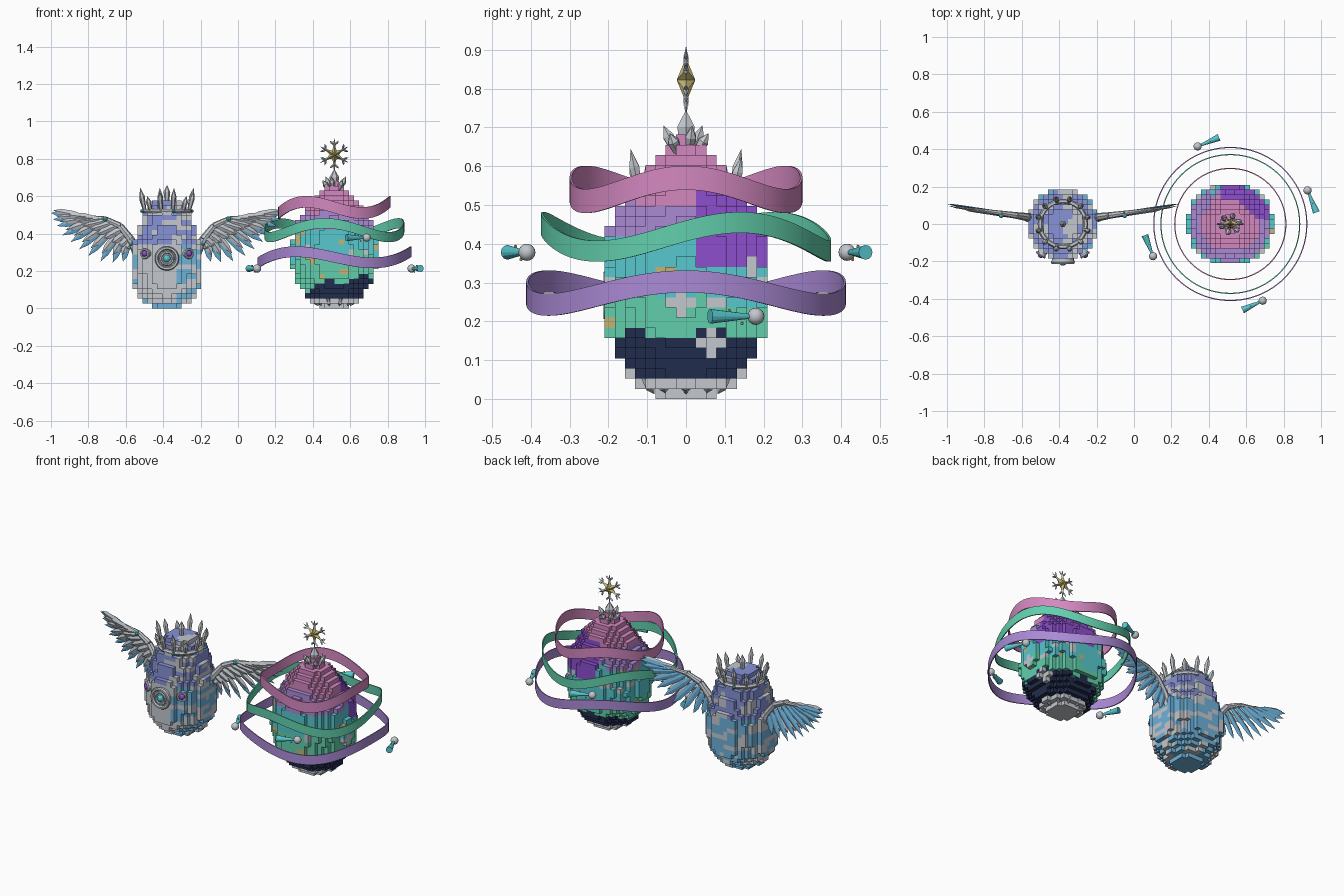
import bpy, bmesh, math
from mathutils import Vector, noise

if "Cube" in bpy.data.objects:
    bpy.data.objects.remove(bpy.data.objects["Cube"])

# ---------- colours ----------
def lin(h):
    c = [int(h[i:i + 2], 16) / 255 for i in (0, 2, 4)]
    return [v / 12.92 if v < .04 else ((v + .055) / 1.055) ** 2.4 for v in c] + [1]

PALETTE = dict(silver='C3C8CE', sky='6FB2DA', periwinkle='8793D6', teal='57C8CF', green='62CFAC',
               lilac='AB8AD6', violet='8C4FCE', pink='D488C0', navy='212C4C', gold='C2B574')
NAMES = list(PALETTE)
MATS = []
for name, code in PALETTE.items():
    m = bpy.data.materials.new(name)
    m.diffuse_color = lin(code)
    m.use_nodes = True
    m.node_tree.nodes["Principled BSDF"].inputs["Base Color"].default_value = m.diffuse_color
    MATS.append(m)
M = {n: i for i, n in enumerate(NAMES)}
V = Vector
S = .0262               # block size
CA, CB = -.38, .515     # centres of winged egg and ringed egg

def finish(bm, name, smooth=False):
    bmesh.ops.recalc_face_normals(bm, faces=bm.faces[:])
    me = bpy.data.meshes.new(name)
    bm.to_mesh(me)
    bm.free()
    for m in MATS:
        me.materials.append(m)
    for p in me.polygons:
        p.use_smooth = smooth
    ob = bpy.data.objects.new(name, me)
    bpy.context.collection.objects.link(ob)
    return ob

def frame(d):
    d = d.normalized()
    n = V((0, 1, 0)) if abs(d.y) < .8 else V((0, 0, 1))
    w = d.cross(n).normalized()
    return w, w.cross(d).normalized()

def spindle(bm, a, b, profile, sides, mat, flat=1):
    """Lathe a (position, radius) profile along the line a-b."""
    a, b = V(a), V(b)
    w, n = frame(b - a)
    rings = []
    for t, r in profile:
        c = a.lerp(b, t)
        k = [math.tau * i / sides for i in range(sides)] if r else [0]
        rings.append([bm.verts.new(c + w * math.cos(q) * r + n * math.sin(q) * r * flat) for q in k])
    fs = []
    for A, B in zip(rings, rings[1:]):
        for i in range(sides):
            j = (i + 1) % sides
            q = [A[i % len(A)], A[j % len(A)], B[j % len(B)], B[i % len(B)]]
            fs.append(bm.faces.new(list(dict.fromkeys(q))))
    for R in (rings[0], rings[-1]):
        if len(R) > 2:
            fs.append(bm.faces.new(R))
    for f in fs:
        f.material_index = M[mat]

def crystal(bm, a, b, r, mat='silver', sides=6, flat=1):
    spindle(bm, a, b, [(0, r * .6), (.62, r), (1, 0)], sides, mat, flat)

def ball(bm, c, r, mat, seg=12):
    c = V(c)
    n = seg // 2
    prof = [((1 - math.cos(math.pi * i / n)) / 2, r * math.sin(math.pi * i / n) if 0 < i < n else 0)
            for i in range(n + 1)]
    spindle(bm, c - V((0, 0, r)), c + V((0, 0, r)), prof, seg, mat)

def ring(bm, c, axis, R, r, mat, seg=32):
    c, axis = V(c), V(axis).normalized()
    w, n = frame(axis)
    g = []
    for i in range(seg):
        q = math.tau * i / seg
        d = w * math.cos(q) + n * math.sin(q)
        g.append([bm.verts.new(c + d * (R + r * math.cos(p * math.pi / 3)) + axis * r * math.sin(p * math.pi / 3))
                  for p in range(6)])
    for i in range(seg):
        A, B = g[i], g[(i + 1) % seg]
        for p in range(6):
            f = bm.faces.new([A[p], A[(p + 1) % 6], B[(p + 1) % 6], B[p]])
            f.material_index = M[mat]

# ---------- block eggs ----------
def radius(prof, z):
    for (z0, r0), (z1, r1) in zip(prof, prof[1:]):
        if z0 <= z <= z1:
            return r0 + (r1 - r0) * (z - z0) / (z1 - z0)
    return 0

def block_egg(name, cx, prof, rule, sx=1):
    solid = {(i, j, k) for i in range(-10, 10) for j in range(-10, 10) for k in range(28)
             if math.hypot((i + .5) * S / sx, (j + .5) * S) < radius(prof, (k + .5) * S)}
    bm = bmesh.new()
    cache = {}
    def vert(p):
        if p not in cache:
            cache[p] = bm.verts.new((cx + p[0] * S, p[1] * S, p[2] * S))
        return cache[p]
    for c in solid:
        mat = M[rule(*((c[0] + .5) * S, (c[1] + .5) * S, (c[2] + .5) * S))]
        for ax in range(3):
            for side in (0, 1):
                nb = list(c)
                nb[ax] += 2 * side - 1
                if tuple(nb) in solid:
                    continue
                u, v = (ax + 1) % 3, (ax + 2) % 3
                quad = []
                for du, dv in ((0, 0), (1, 0), (1, 1), (0, 1)):
                    p = list(c)
                    p[ax] += side
                    p[u] += du
                    p[v] += dv
                    quad.append(vert(tuple(p)))
                bm.faces.new(quad if side else quad[::-1]).material_index = mat
    me = bpy.data.meshes.new(name)
    bm.to_mesh(me)
    bm.free()
    for m in MATS:
        me.materials.append(m)
    bpy.context.collection.objects.link(bpy.data.objects.new(name, me))

def frost_rule(x, y, z):
    n = noise.noise(V((x * 11, y * 11 + 3, z * 24)))
    if z < .03:
        return 'sky'
    if z > .34:
        return 'periwinkle' if n > -.12 else 'silver'
    if y < -.04 and -.15 < x < .06:
        return 'silver'
    return 'sky' if n > -.08 else 'silver'

def cosmic_rule(x, y, z):
    n = noise.noise(V((x * 11, y * 11, z * 11 + 7)))
    m = noise.noise(V((x * 14 + 5, y * 14, z * 14)))
    if z < .055 or (x > 0 and any(abs(y - a) + abs(z - b) < .032 for a, b in ((-.013, .249), (.066, .144)))):
        return 'silver'
    if z < .135 + .2 * x + .05 * n:
        return 'navy'
    if .15 < z < .43 and abs(m) > .42:
        return 'gold' if m > 0 else 'silver'
    if x > -.05 and y > .03 and .35 < z < .54 and y + x > .1:
        return 'violet'
    if z < .25 - .25 * y + .1 * x + .05 * n:
        return 'green'
    if z < .42 + .04 * n:
        return 'teal'
    return 'lilac' if z < .51 - .1 * y + .05 * n else 'pink'

block_egg('frost_egg', CA, [(0, .06), (.025, .105), (.05, .135), (.08, .16), (.13, .182), (.23, .192), (.33, .184),
                            (.4, .158), (.5, .132), (.55, .095), (.585, .05)], frost_rule)
block_egg('cosmic_egg', CB, [(0, .065), (.025, .1), (.055, .135), (.08, .155), (.13, .185), (.17, .207), (.28, .222),
                             (.43, .206), (.5, .165), (.55, .137), (.6, .095), (.64, .055), (.67, .035)],
          cosmic_rule, 1.05)

# ---------- crown on the winged egg ----------
bm = bmesh.new()
ring(bm, (CA, 0, .52), (0, 0, 1), .122, .013, 'silver')
for i in range(12):
    q = math.tau * (i + .5) / 12
    d = V((math.cos(q), math.sin(q), 0))
    o = V((CA, 0, 0))
    crystal(bm, o + d * .122 + V((0, 0, .52)), o + d * .148 + V((0, 0, (.645, .60, .625)[i % 3])), .015)
    if i % 3 == 0:
        ball(bm, o + d * .138 + V((0, 0, .52)), .01, 'teal', 8)
crystal(bm, (CA, 0, .56), (CA, 0, .66), .018)
finish(bm, 'crown')

# ---------- medallion and side gems ----------
bm = bmesh.new()
spindle(bm, (CA, -.17, .267), (CA, -.2, .267), [(0, .058), (1, .058)], 24, 'silver')
for R, r in ((.055, .01), (.033, .007)):
    ring(bm, (CA, -.204, .267), (0, -1, 0), R, r, 'silver')
ball(bm, (CA, -.203, .267), .02, 'teal')
for i in range(6):
    q = math.tau * i / 6
    ball(bm, (CA + .044 * math.cos(q), -.2, .267 + .044 * math.sin(q)), .006, 'teal', 6)
for s in (-1, 1):
    d = V((s * .55, -.83, 0))
    c = V((CA + s * .118, -.165, .293))
    spindle(bm, c - d * .03, c, [(0, .024), (1, .024)], 16, 'silver')
    ring(bm, c, d, .023, .007, 'silver', 20)
    ball(bm, c, .017, 'violet')
finish(bm, 'medallion')

# ---------- wings ----------
BONE = [(.16, .30), (.195, .37), (.25, .44), (.33, .478), (.41, .487), (.5, .497)]
TIPS = [(.235, .25), (.29, .245), (.355, .25), (.42, .28), (.47, .315), (.515, .355),
        (.56, .39), (.59, .44), (.61, .475), (.62, .51)]

def on_wing(p, s, dy=0):
    return V((CA + s * p[0], .035 + (p[0] - .18) * .15 + dy, p[1]))

def along(t):
    t = min(t * (len(BONE) - 1), len(BONE) - 1.001)
    i = int(t)
    return V(BONE[i]).lerp(V(BONE[i + 1]), t - i)

for s, side in ((-1, 'left'), (1, 'right')):
    bm = bmesh.new()
    for i in range(len(BONE) - 1):
        r0, r1 = .026 - .004 * i, .022 - .004 * i
        spindle(bm, on_wing(BONE[i], s), on_wing(BONE[i + 1], s), [(0, r0), (1, r1)], 8, 'silver')
    blade = [(0, .008), (.3, .019), (.75, .016), (1, 0)]
    for i, tip in enumerate(TIPS):
        root, tip = along(.22 + .075 * i), V(tip)
        spindle(bm, on_wing(root, s, .006), on_wing(tip, s, .006), blade, 4, 'sky', .3)
        up = root.lerp(tip, .86) + V((.01, .017))
        if up.x > .61:
            up.x = .61
        spindle(bm, on_wing(root, s, -.004), on_wing(up, s, -.004), blade, 4, 'silver', .35)
        spindle(bm, on_wing(along(.15 + .07 * i), s, -.008), on_wing(root.lerp(tip, .45), s, -.01),
                blade, 4, 'silver', .45)
    for p in (BONE[3], (.19, .345)):
        ball(bm, on_wing(p, s, -.012), .014, 'teal', 8)
    finish(bm, side + '_wing')

# ---------- wavy orbit ribbons ----------
for name, mat, R, z0, amp, h, ph in (('upper_ribbon', 'pink', .297, .54, .03, .062, 0),
                                     ('middle_ribbon', 'green', .371, .418, .037, .054, math.radians(22)),
                                     ('lower_ribbon', 'lilac', .409, .273, .03, .057, 0)):
    bm = bmesh.new()
    rows = []
    for i in range(96):
        q = math.tau * i / 96
        z = z0 + amp * math.cos(3 * (q - ph))
        rows.append([bm.verts.new((CB + r * math.cos(q), r * math.sin(q), z + dz))
                     for r, dz in ((R - .003, -h / 2), (R + .003, -h / 2), (R + .003, h / 2), (R - .003, h / 2))])
    for i in range(96):
        A, B = rows[i], rows[(i + 1) % 96]
        for k in range(4):
            bm.faces.new([A[k], A[(k + 1) % 4], B[(k + 1) % 4], B[k]]).material_index = M[mat]
    ob = finish(bm, name, True)
    bpy.context.view_layer.objects.active = ob
    ob.select_set(True)
    bpy.ops.object.shade_smooth_by_angle()
    ob.select_set(False)

# ---------- comets: silver heads, flaring teal tails, gold sparks ----------
heads, tails = bmesh.new(), bmesh.new()
for a, b, z in (((.34, .415), (.455, .463), .378), ((.928, .18), (.975, .062), .213),
                ((.688, -.41), (.58, -.46), .378), ((.102, -.172), (.058, -.06), .213)):
    A, B = V((*a, z)), V((*b, z))
    ball(heads, A, .022, 'silver', 16)
    spindle(tails, A, B, [(0, .004), (1, .019)], 12, 'teal')
    for t, dz in ((.3, -.018), (.58, .015)):
        ball(tails, A.lerp(B, t) + V((0, 0, dz)), .005, 'gold', 6)
finish(heads, 'comet_heads', True)
finish(tails, 'comet_tails')

# ---------- crystal cluster on top and foot crystals ----------
bm = bmesh.new()
crystal(bm, (CB, 0, .63), (CB, 0, .745), .026)
for i in range(6):
    q = math.tau * (i + .25) / 6
    c, s = math.cos(q), math.sin(q)
    crystal(bm, (CB + .025 * c, .025 * s, .63), (CB + .065 * c, .06 * s, .705 - .02 * (i % 2)), .016)
for i in range(10):
    q = math.tau * i / 10
    c, s = math.cos(q), math.sin(q)
    crystal(bm, (CB + .115 * c, .115 * s, .06), (CB + .085 * c, .085 * s, .012), .014)
finish(bm, 'crystal_cluster')

# ---------- snowflake finial ----------
bm = bmesh.new()
C = V((CB, 0, .822))
def arm(q):
    return V((math.cos(q), 0, math.sin(q)))
for i in range(6):
    q = math.pi / 2 + i * math.pi / 3
    crystal(bm, C, C + arm(q) * .088, .007, sides=4)
    for s in (-1, 1):
        b = C + arm(q) * .05
        crystal(bm, b, b + arm(q + s * .8) * .034, .006, sides=4)
    spindle(bm, C, C + arm(q) * .058, [(0, .02), (.3, .014), (1, 0)], 4, 'gold', 1.2)
ball(bm, C, .02, 'gold', 6)
crystal(bm, (CB, 0, .73), (CB, 0, .78), .004, sides=4)
finish(bm, 'snowflake')
